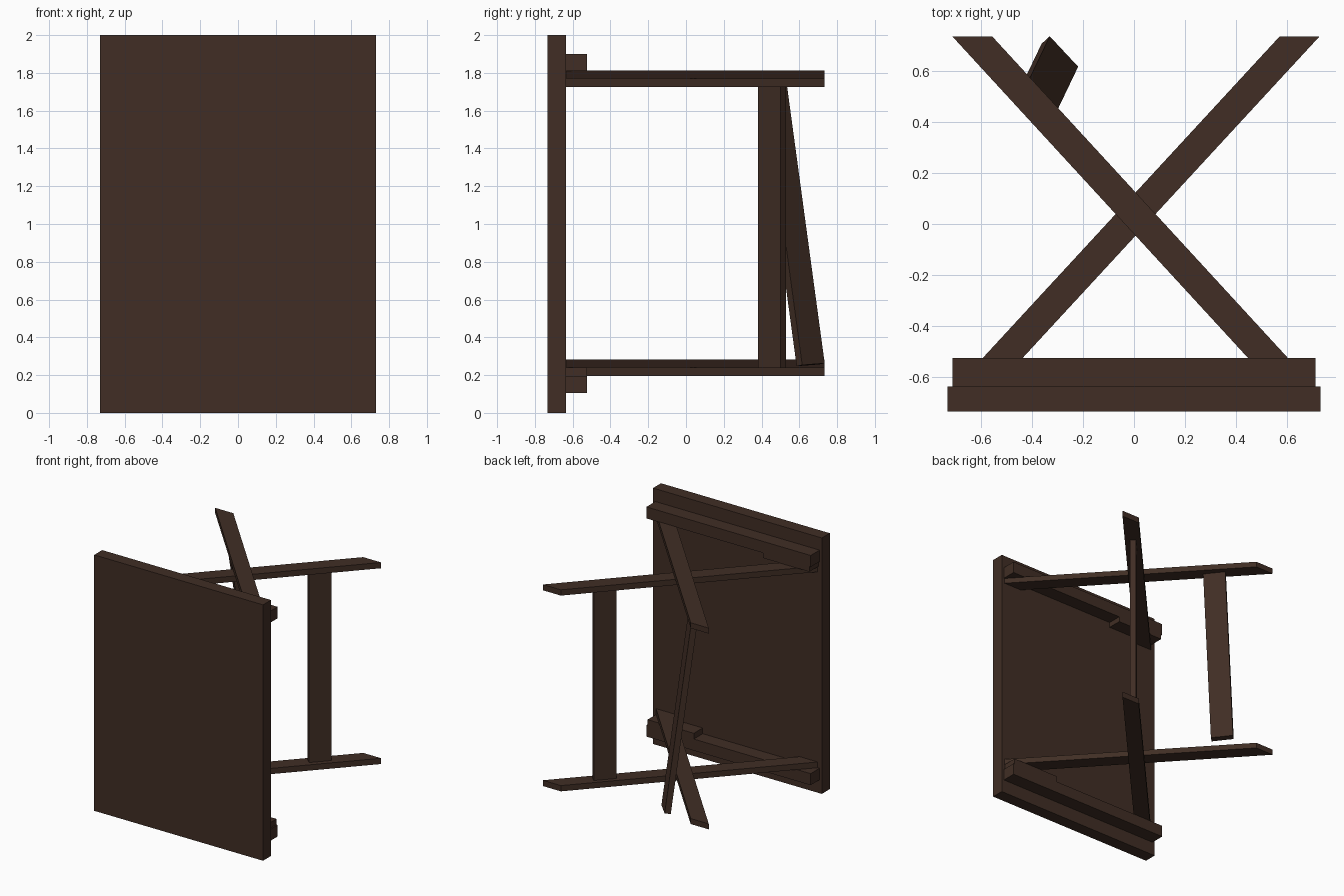
import bpy, bmesh
from mathutils import Vector, Matrix

if "Cube" in bpy.data.objects:
    bpy.data.objects.remove(bpy.data.objects["Cube"])

wood = bpy.data.materials.new("dark_brown_wood")
wood.diffuse_color = (0.052, 0.027, 0.018, 1)
wood.use_nodes = True
wood.node_tree.nodes["Principled BSDF"].inputs["Base Color"].default_value = wood.diffuse_color


def finish(name, bm):
    bmesh.ops.recalc_face_normals(bm, faces=bm.faces)
    me = bpy.data.meshes.new(name)
    bm.to_mesh(me)
    bm.free()
    me.materials.append(wood)
    ob = bpy.data.objects.new(name, me)
    bpy.context.collection.objects.link(ob)
    return ob


def prism(name, outline, z0, z1):
    """Extrude an xy outline from z0 to z1."""
    bm = bmesh.new()
    face = bm.faces.new([bm.verts.new((x, y, z0)) for x, y in outline])
    ext = bmesh.ops.extrude_face_region(bm, geom=[face])
    verts = [g for g in ext["geom"] if isinstance(g, bmesh.types.BMVert)]
    bmesh.ops.translate(bm, verts=verts, vec=(0, 0, z1 - z0))
    return finish(name, bm)


def box(name, x0, x1, y0, y1, z0, z1):
    return prism(name, [(x0, y0), (x1, y0), (x1, y1), (x0, y1)], z0, z1)


def leg(name, x_foot, x_top, z0, z1, hw=0.078):
    """Diagonal leg with ends cut square to y."""
    a, b = -0.635, 0.733
    return prism(name, [(x_top - hw, a), (x_top + hw, a),
                        (x_foot + hw, b), (x_foot - hw, b)], z0, z1)


def board(name, start, end, along, width=0.163, thick=0.044):
    """Flat board between two points, its width turned along a direction."""
    start, end = Vector(start), Vector(end)
    axis = (end - start).normalized()
    w = Vector(along)
    w = (w - axis * w.dot(axis)).normalized()
    t = axis.cross(w)
    bm = bmesh.new()
    bmesh.ops.create_cube(bm, size=1)
    m = Matrix((w * width, t * thick, end - start)).transposed().to_4x4()
    m.translation = (start + end) / 2
    bmesh.ops.transform(bm, matrix=m, verts=bm.verts)
    return finish(name, bm)


# Table lying on its side: top panel stands upright at the front
box("table_top", -0.73, 0.73, -0.733, -0.635, 0, 2)

# Battens across the underside, with a shim under the offset leg
box("lower_batten", -0.71, 0.71, -0.635, -0.525, 0.105, 0.195)
box("upper_batten", -0.71, 0.71, -0.635, -0.525, 1.81, 1.90)
box("lower_shim", 0.30, 0.70, -0.635, -0.525, 0.195, 0.24)
box("upper_shim", -0.70, -0.30, -0.635, -0.525, 1.77, 1.81)

# Crossed legs in two layers at each end
for side, z in (("lower", 0.195), ("upper", 1.725)):
    leg(side + "_right_leg", 0.647, -0.616, z, z + 0.045)
    leg(side + "_left_leg", -0.632, 0.626, z + 0.045, z + 0.088)

# Stretchers between the legs, the left one knocked loose at its lower end
board("right_stretcher", (0.387, 0.455, 0.24), (0.387, 0.455, 1.725), (0.677, 0.736, 0))
board("loose_stretcher", (-0.29, 0.66, 0.255), (-0.388, 0.455, 1.765), (-0.677, 0.736, 0))
